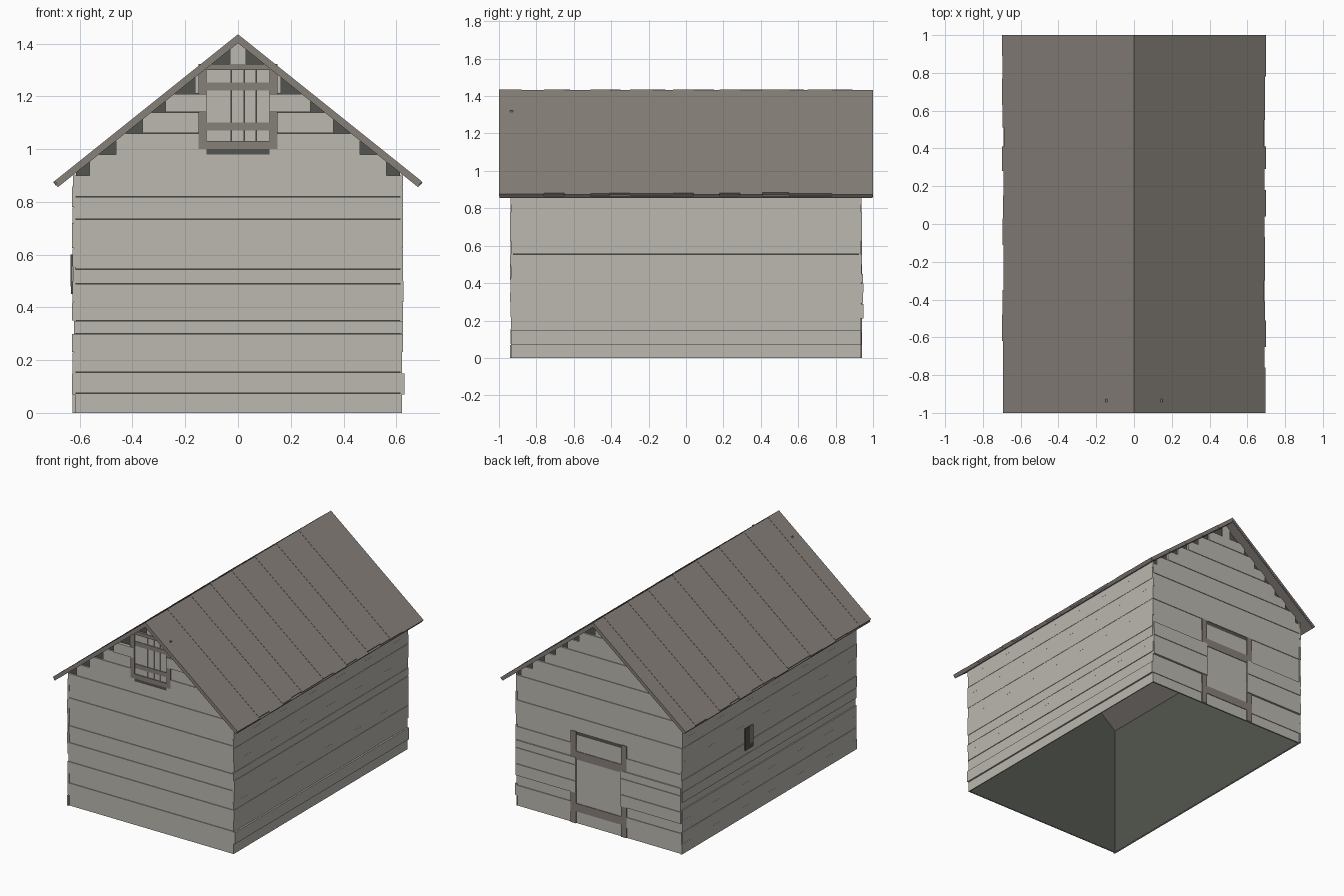
import bpy, bmesh, random

random.seed(4)
if "Cube" in bpy.data.objects:
    bpy.data.objects.remove(bpy.data.objects["Cube"])


def material(name, rgb):
    lin = [((c / 255 + 0.055) / 1.055) ** 2.4 for c in rgb] + [1]
    m = bpy.data.materials.new(name)
    m.use_nodes = True
    m.diffuse_color = lin
    m.node_tree.nodes["Principled BSDF"].inputs["Base Color"].default_value = lin
    return m


pale = material("pale weathered wood", (187, 184, 176))
brown = material("brown grey wood", (135, 128, 122))
dark = material("dark backing", (83, 85, 78))

RIDGE, SLOPE, EAVE = 1.435, 0.8, 0.70
WX, WY = 0.615, 0.925      # half size of the inner shell
SKIN = 0.001               # clearance of cladding from the shell


def box(bm, x0, x1, y0, y1, z0, z1):
    prism(bm, [(x0, z0), (x1, z0), (x1, z1), (x0, z1)], y0, y1)


def prism(bm, profile, y0, y1):
    """Extrude an x-z outline from y0 to y1."""
    a = [bm.verts.new((x, y0, z)) for x, z in profile]
    b = [bm.verts.new((x, y1, z)) for x, z in profile]
    bm.faces.new(a)
    bm.faces.new(b[::-1])
    for i in range(len(a)):
        j = (i + 1) % len(a)
        bm.faces.new((a[j], a[i], b[i], b[j]))


def finish(bm, name, mat):
    bmesh.ops.recalc_face_normals(bm, faces=bm.faces)
    me = bpy.data.meshes.new(name)
    bm.to_mesh(me)
    bm.free()
    me.materials.append(mat)
    ob = bpy.data.objects.new(name, me)
    bpy.context.collection.objects.link(ob)


def pairs(cuts):
    return zip(cuts[:-1], cuts[1:])


def slab(bm, side, top, thick, reach, y0, y1):
    """One sloping roof piece, mitred at the ridge and square at the eave."""
    n = (1 + SLOPE ** 2) ** 0.5
    ez = top - SLOPE * reach
    pts = [(0, top), (reach, ez), (reach - thick * SLOPE / n, ez - thick / n), (0, top - thick * n)]
    prism(bm, [(side * x, z) for x, z in pts], y0, y1)


# Inner shell, open below and under the roof
bm = bmesh.new()
apex, shoulder = RIDGE - 0.02, RIDGE - 0.02 - SLOPE * WX
outline = [(-WX, 0), (WX, 0), (WX, shoulder), (0, apex), (-WX, shoulder)]
front = [bm.verts.new((x, -WY, z)) for x, z in outline]
back = [bm.verts.new((x, WY, z)) for x, z in outline]
bm.faces.new(front)
bm.faces.new(back[::-1])
for i, j in ((1, 2), (4, 0)):
    bm.faces.new((front[i], back[i], back[j], front[j]))
finish(bm, "inner_shell", dark)


# Siding on the two gable ends, with openings left for doors
def gable_siding(name, cuts, side, hole_x, hole_z, proud):
    bm = bmesh.new()
    for i, (z0, z1) in enumerate(pairs(cuts)):
        half = min(0.622, (RIDGE - 0.005 - z1) / SLOPE)
        mid = (z0 + z1) / 2
        t = 0.010 + 0.003 * (i % 2)
        if proud[0] < mid < proud[1]:
            t += 0.010
        ya, yb = sorted((side * (WY + SKIN), side * (WY + t)))
        if hole_z[0] < mid < hole_z[1]:
            for s in (-1, 1):
                xa, xb = sorted((s * hole_x, s * half))
                box(bm, xa, xb, ya, yb, z0, z1 - 0.001)
        else:
            box(bm, -half, half, ya, yb, z0, z1 - 0.001)
    finish(bm, name, pale)


low_cuts = [0, .075, .155, .22, .30, .35, .43, .49, .545, .665, .735, .82, .90, .98]
gable_siding("front_siding", low_cuts + [1.06, 1.14, 1.21, 1.30, 1.405],
             -1, 0.12, (0.98, 1.30), (1.14, 1.21))
back_cuts = [0, .07, .14, .21, .29, .35, .40, .45, .54, .625, .72, .82, .89, .96]
gable_siding("back_siding", back_cuts + [1.03, 1.10, 1.17, 1.24, 1.31, 1.405],
             1, 0.17, (0, 0.625), (0.21, 0.45))

# Siding on the long walls
side_cuts = [0, .07, .15, .23, .30, .35, .42, .50, .555, .625, .72, .78, .86, .905]
for side, name in ((1, "left_siding"), (-1, "right_siding")):
    bm = bmesh.new()
    for i, (z0, z1) in enumerate(pairs(side_cuts)):
        t = 0.007 + 0.004 * (i % 2) + random.choice((0, 0.003, 0.006))
        end = WY + random.uniform(0.008, 0.017)
        xa, xb = sorted((side * (WX + SKIN), side * (WX + t)))
        box(bm, xa, xb, -end, end, z0, z1 - 0.001)
    finish(bm, name, pale)


def plate(name, mat, side, depth, rects):
    """Flat boards on a gable end, given as x0, x1, z0, z1."""
    bm = bmesh.new()
    ya, yb = sorted((side * (WY + SKIN), side * (WY + depth)))
    for x0, x1, z0, z1 in rects:
        box(bm, x0, x1, ya, yb, z0, z1)
    finish(bm, name, mat)


# Loft hatch: pale planks, cleats, frame and the shadowed slot below
plate("hatch_planks", pale, -1, 0.010,
      [(a, b - 0.002, 1.03, 1.30) for a, b in pairs([-.12, -.025, .025, .07, .122])])
plate("hatch_cleats", brown, -1, 0.014, [(-.12, .12, 1.07, 1.10), (-.12, .12, 1.222, 1.252)])
plate("hatch_frame", brown, -1, 0.017,
      [(-.15, -.12, 1.0, 1.322), (.12, .15, 1.0, 1.322),
       (-.12, .12, 1.0, 1.03), (-.12, .12, 1.30, 1.322)])
plate("hatch_slot", dark, -1, 0.015, [(-.12, .12, 0.98, 1.0)])

# Back door, with a dark gap at its head
plate("back_door_panel", pale, 1, 0.010, [(-.17, .17, 0, 0.60)])
plate("back_door_cleats", brown, 1, 0.014, [(-.17, .17, .08, .135), (-.17, .17, .435, .49)])
plate("back_door_frame", brown, 1, 0.017, [(-.21, -.17, 0, .625), (.17, .21, 0, .625)])
plate("back_door_head", dark, 1, 0.010, [(-.17, .17, 0.60, 0.625)])

# Small opening in the right wall
bm = bmesh.new()
box(bm, -WX - 0.0185, -WX - 0.012, 0.18, 0.265, 0.45, 0.60)
finish(bm, "side_opening", dark)
bm = bmesh.new()
box(bm, -WX - 0.0195, -WX - 0.013, 0.18, 0.215, 0.48, 0.60)
finish(bm, "side_opening_jamb", brown)

# Roof: a thin under layer with uneven boards over it
bm = bmesh.new()
for side in (-1, 1):
    slab(bm, side, RIDGE - 0.018, 0.012, EAVE - 0.01, -0.998, 0.998)
finish(bm, "roof_underlay", brown)
roof_cuts = {
    1: [-1, -.88, -.76, -.65, -.51, -.41, -.30, -.18, -.07, .04, .18, .29, .41, .55, .65, .78, 1],
    -1: [-1, -.88, -.75, -.62, -.48, -.35, -.23, -.11, .03, .15, .28, .41, .51, .63, .77, .89, 1],
}
for side, name in ((1, "left_roof_boards"), (-1, "right_roof_boards")):
    bm = bmesh.new()
    for i, (y0, y1) in enumerate(pairs(roof_cuts[side])):
        slab(bm, side, RIDGE - 0.002 * (i % 2), 0.016,
             EAVE - random.uniform(0, 0.012), y0, y1)
    finish(bm, name, brown)
